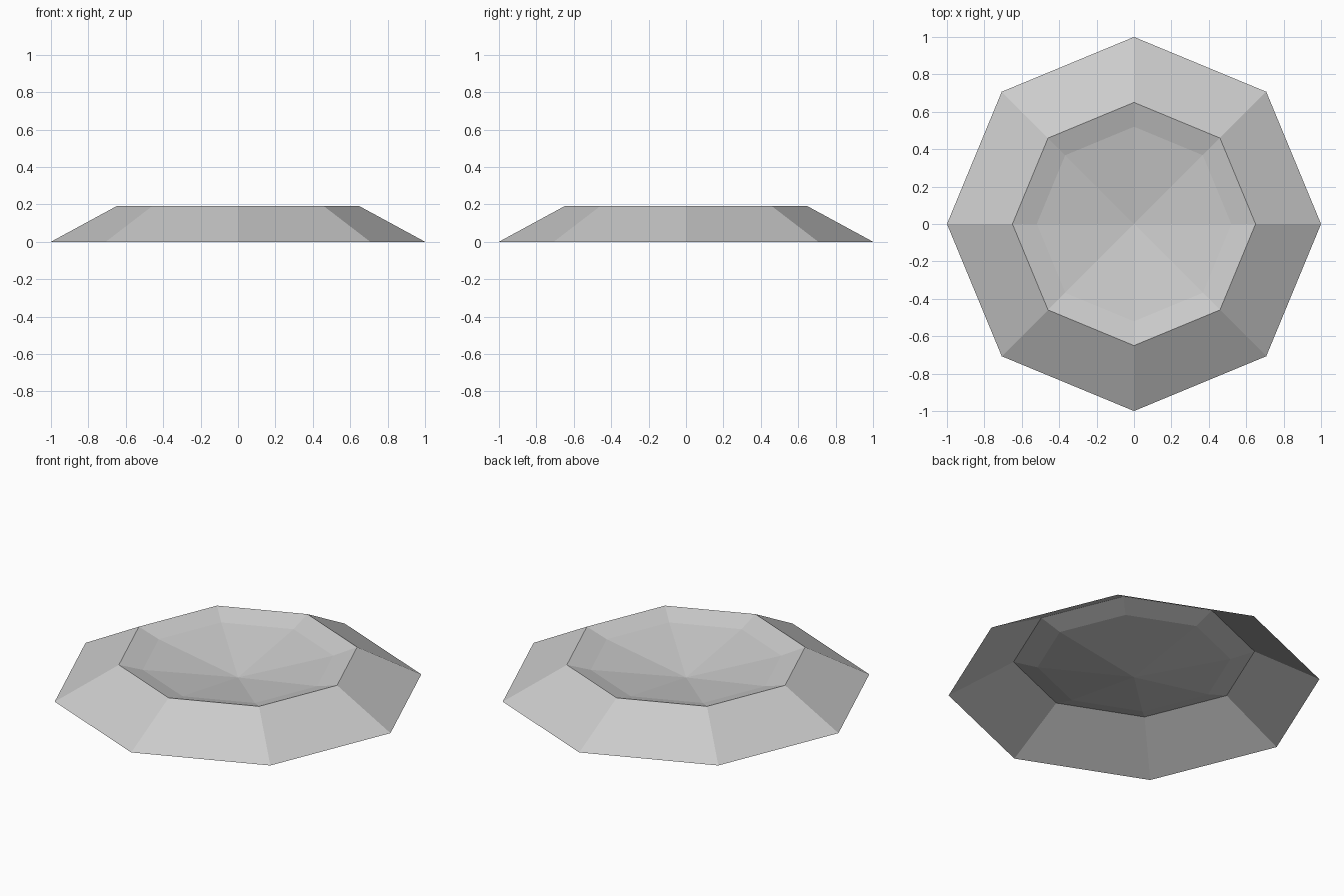
import bpy
import bmesh
from math import cos, sin, tau

default_cube = bpy.data.objects.get("Cube")
if default_cube:
    bpy.data.objects.remove(default_cube, do_unlink=True)

SIDES = 8

# Grey stone
stone = bpy.data.materials.new("grey_stone")
stone.use_nodes = True
grey = (0.6, 0.6, 0.6, 1)
stone.diffuse_color = grey
stone.node_tree.nodes["Principled BSDF"].inputs["Base Color"].default_value = grey


def ring(bm, radius, z):
    return [bm.verts.new((radius * cos(tau * i / SIDES), radius * sin(tau * i / SIDES), z))
            for i in range(SIDES)]


# Open crater shell: outer foot, raised rim, inner ledge, then a shallow bowl point
bm = bmesh.new()
rings = [ring(bm, r, z) for r, z in [(1, 0), (0.65, 0.19), (0.52, 0.15)]]
centre = bm.verts.new((0, 0, 0.063))
for i in range(SIDES):
    j = (i + 1) % SIDES
    for lower, upper in zip(rings, rings[1:]):
        bm.faces.new((lower[i], lower[j], upper[j], upper[i]))
    bm.faces.new((rings[-1][i], rings[-1][j], centre))

mesh = bpy.data.meshes.new("crater")
bm.to_mesh(mesh)
bm.free()
mesh.materials.append(stone)
bpy.context.collection.objects.link(bpy.data.objects.new("crater", mesh))
